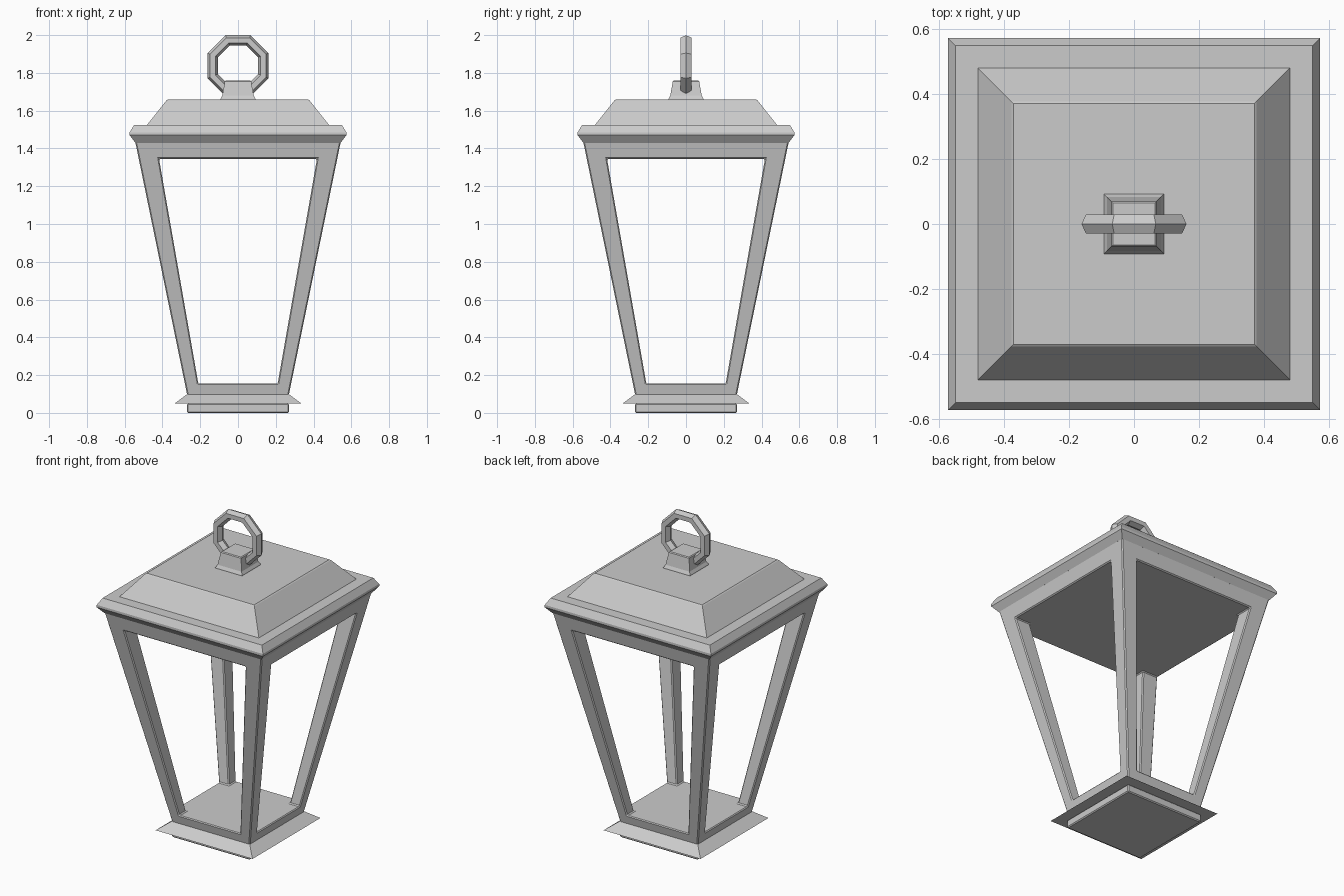
import bpy, bmesh, math

if "Cube" in bpy.data.objects:
    bpy.data.objects.remove(bpy.data.objects["Cube"])


def new_object(name, bm):
    bmesh.ops.recalc_face_normals(bm, faces=bm.faces[:])
    mesh = bpy.data.meshes.new(name)
    bm.to_mesh(mesh)
    bm.free()
    ob = bpy.data.objects.new(name, mesh)
    bpy.context.collection.objects.link(ob)
    return ob


def square_loft(name, profile, bevel=0.0):
    """Stack of square rings, profile = (half width, height) pairs."""
    bm = bmesh.new()
    rings = [[bm.verts.new((sx * h, sy * h, z))
              for sx, sy in ((-1, -1), (1, -1), (1, 1), (-1, 1))]
             for h, z in profile]
    for a, b in zip(rings, rings[1:]):
        for i in range(4):
            j = (i + 1) % 4
            bm.faces.new((a[i], a[j], b[j], b[i]))
    bm.faces.new(rings[0][::-1])
    bm.faces.new(rings[-1])
    ob = new_object(name, bm)
    if bevel:
        add_bevel(ob, bevel)
    return ob


def add_bevel(ob, width):
    mod = ob.modifiers.new("edge_bevel", 'BEVEL')
    mod.width = width
    mod.segments = 1
    mod.limit_method = 'ANGLE'
    mod.angle_limit = math.radians(30)


def window_cutter(name, turn):
    """Trapezoid prism running right through the lantern body."""
    bm = bmesh.new()
    outline = ((-0.21, 0.155), (0.21, 0.155), (0.418, 1.345), (-0.418, 1.345))
    face = bm.faces.new([bm.verts.new((x, -1, z)) for x, z in outline])
    ext = bmesh.ops.extrude_face_region(bm, geom=[face])
    verts = [v for v in ext["geom"] if isinstance(v, bmesh.types.BMVert)]
    bmesh.ops.translate(bm, vec=(0, 2, 0), verts=verts)
    ob = new_object(name, bm)
    ob.rotation_euler.z = turn
    ob.hide_render = True
    ob.hide_viewport = True
    return ob


# Foot and flared skirt
square_loft("foot_plate", [(0.27, 0.0), (0.27, 0.05)], 0.006)
square_loft("base_skirt", [(0.335, 0.05), (0.268, 0.10)])

# Tapered body with window openings cut both ways
body = square_loft("lantern_frame", [(0.268, 0.09), (0.545, 1.44)])
for i in range(2):
    mod = body.modifiers.new("window_cut", 'BOOLEAN')
    mod.operation = 'DIFFERENCE'
    mod.solver = 'EXACT'
    mod.object = window_cutter(f"window_cutter_{i}", i * math.pi / 2)
add_bevel(body, 0.006)

# Cornice and hipped roof
square_loft("cornice", [(0.543, 1.43), (0.574, 1.47), (0.574, 1.485), (0.55, 1.525)])
square_loft("roof", [(0.484, 1.52), (0.48, 1.527), (0.378, 1.655), (0.371, 1.66)])

# Mount for the ring
square_loft("ring_mount", [(0.094, 1.655), (0.092, 1.664), (0.083, 1.68),
                           (0.07, 1.755), (0.065, 1.76)])

# Octagonal hanging ring with a six-sided section
bpy.ops.mesh.primitive_torus_add(major_segments=8, minor_segments=6,
                                 major_radius=0.145, minor_radius=0.03)
ring = bpy.context.object
ring.name = "hanging_ring"
ring.scale.z = 1.15
ring.rotation_euler = (math.pi / 2, math.pi / 8, 0)
ring.location.z = 1.838
